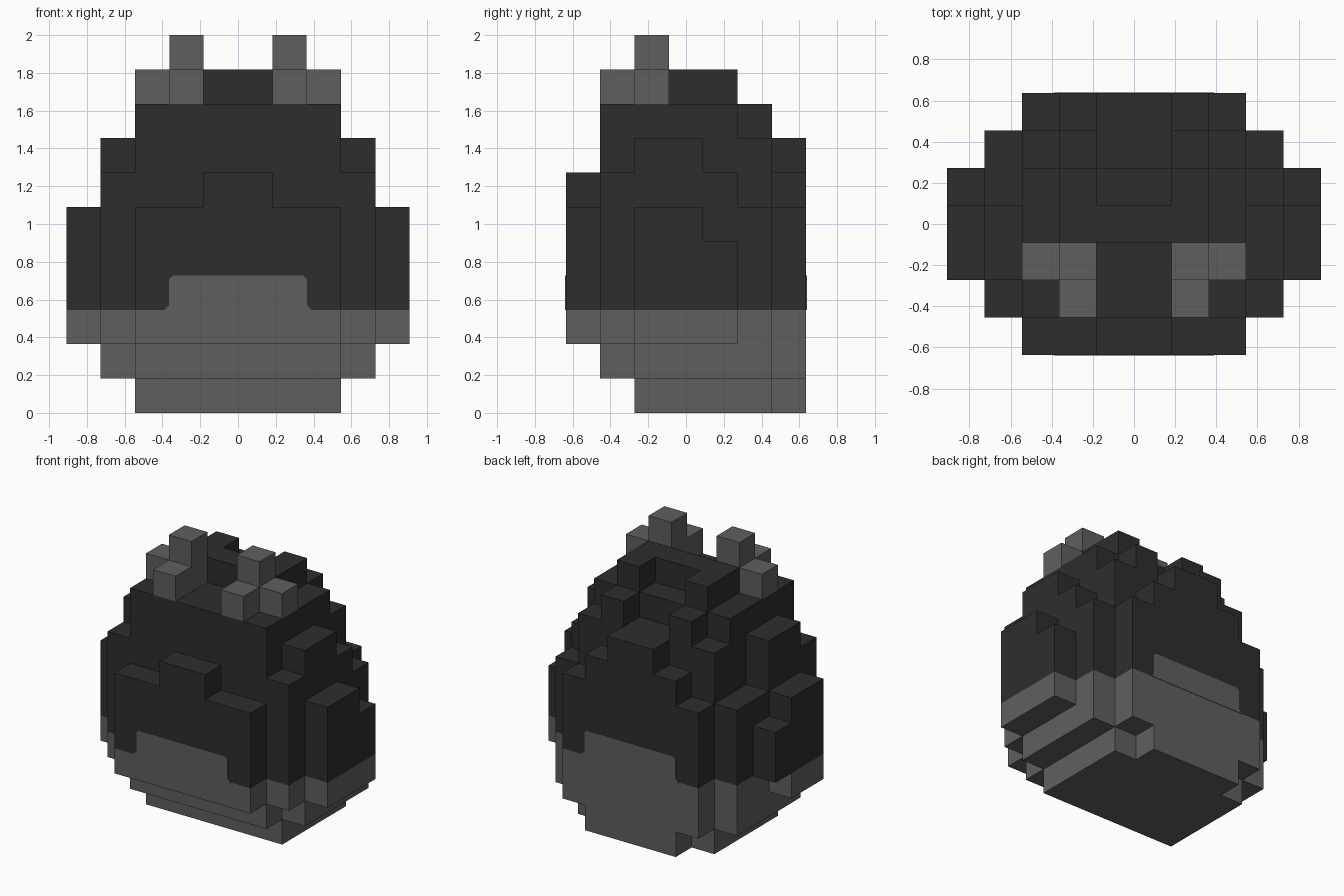
import bpy, bmesh

cube = bpy.data.objects.get("Cube")
if cube:
    bpy.data.objects.remove(cube, do_unlink=True)

U = 2 / 11  # edge length of one block


def make_material(name, rgb):
    m = bpy.data.materials.new(name)
    m.use_nodes = True
    m.diffuse_color = (*rgb, 1)
    bsdf = m.node_tree.nodes["Principled BSDF"]
    bsdf.inputs["Base Color"].default_value = (*rgb, 1)
    bsdf.inputs["Roughness"].default_value = 0.9
    return m


charcoal = make_material("charcoal", (0.027, 0.027, 0.027))
grey = make_material("mid grey", (0.118, 0.114, 0.118))


def blocks(boxes):
    """Cells of mirrored boxes: inner x, outer x, y start, y end, z start, z end."""
    cells = set()
    for xa, xb, ya, yb, za, zb in boxes:
        for x in range(xa, xb):
            for y in range(ya, yb):
                for z in range(za, zb):
                    cells |= {(x, y, z), (-1 - x, y, z)}
    return cells


def finish(name, bm, material):
    mesh = bpy.data.meshes.new(name)
    bm.to_mesh(mesh)
    bm.free()
    mesh.materials.append(material)
    obj = bpy.data.objects.new(name, mesh)
    bpy.context.collection.objects.link(obj)
    return obj


def skin(name, cells, solid, material):
    """Outer faces of the cells, leaving out those hidden inside the solid."""
    bm = bmesh.new()
    for c in cells:
        for axis in range(3):
            for side in (0, 1):
                n = list(c)
                n[axis] += 2 * side - 1
                if tuple(n) in solid:
                    continue
                a, b = (axis + 1) % 3, (axis + 2) % 3
                verts = []
                for da, db in ((0, 0), (1, 0), (1, 1), (0, 1)):
                    p = list(c)
                    p[axis] += side
                    p[a] += da
                    p[b] += db
                    verts.append(bm.verts.new((p[0] * U, (p[1] - 3.5) * U, p[2] * U)))
                bm.faces.new(verts if side else verts[::-1])
    bmesh.ops.remove_doubles(bm, verts=bm.verts[:], dist=0.001)
    bmesh.ops.dissolve_limit(bm, angle_limit=0.01, verts=bm.verts[:], edges=bm.edges[:])
    return finish(name, bm, material)


# Rounded body, listed from the base upward
body = blocks([
    (0, 3, 2, 6, 0, 1), (0, 2, 6, 7, 0, 1),     # base
    (0, 3, 1, 7, 1, 2), (0, 4, 2, 6, 1, 2),     # flare
    (0, 3, 0, 7, 2, 6), (0, 4, 1, 6, 2, 6),     # belly
    (0, 5, 2, 4, 2, 6), (0, 5, 4, 5, 2, 5),     # side bulges
    (0, 1, 0, 1, 6, 7), (0, 4, 1, 5, 6, 7),     # shoulders
    (0, 4, 2, 4, 7, 8), (0, 3, 1, 6, 6, 8),
    (0, 2, 6, 7, 6, 7), (0, 1, 6, 7, 7, 8),     # back ridge
    (0, 3, 1, 5, 8, 9), (1, 2, 5, 6, 8, 9),     # crown
    (0, 2, 3, 4, 9, 10), (1, 2, 4, 5, 9, 10),
])
# Chipped blocks on the right side only
body -= {(-5, 4, 2), (-4, 4, 6)}

# Horns, three blocks around the foot and one on top
horns = blocks([(1, 2, 1, 3, 9, 10), (2, 3, 2, 3, 9, 10), (1, 2, 2, 3, 10, 11)])

solid = body | horns
skin("lower_body", {c for c in body if c[2] < 3}, solid, grey)
skin("upper_body", {c for c in body if c[2] >= 3}, solid, charcoal)
skin("left_horn", {c for c in horns if c[0] >= 0}, solid, grey)
skin("right_horn", {c for c in horns if c[0] < 0}, solid, grey)


def patch(name, side):
    """Thin grey plate with bevelled corners on the front or back."""
    half = [(0.39, 0.545), (0.364, 0.572), (0.364, 0.71), (0.347, 0.727)]
    outline = half + [(-x, z) for x, z in reversed(half)]
    bm = bmesh.new()
    face = bm.faces.new([bm.verts.new((x, side * 3.5 * U, z)) for x, z in outline])
    ext = bmesh.ops.extrude_face_region(bm, geom=[face])
    moved = [v for v in ext["geom"] if isinstance(v, bmesh.types.BMVert)]
    bmesh.ops.translate(bm, verts=moved, vec=(0, side * 0.003, 0))
    bmesh.ops.recalc_face_normals(bm, faces=bm.faces[:])
    finish(name, bm, grey)


patch("front_patch", -1)
patch("back_patch", 1)
